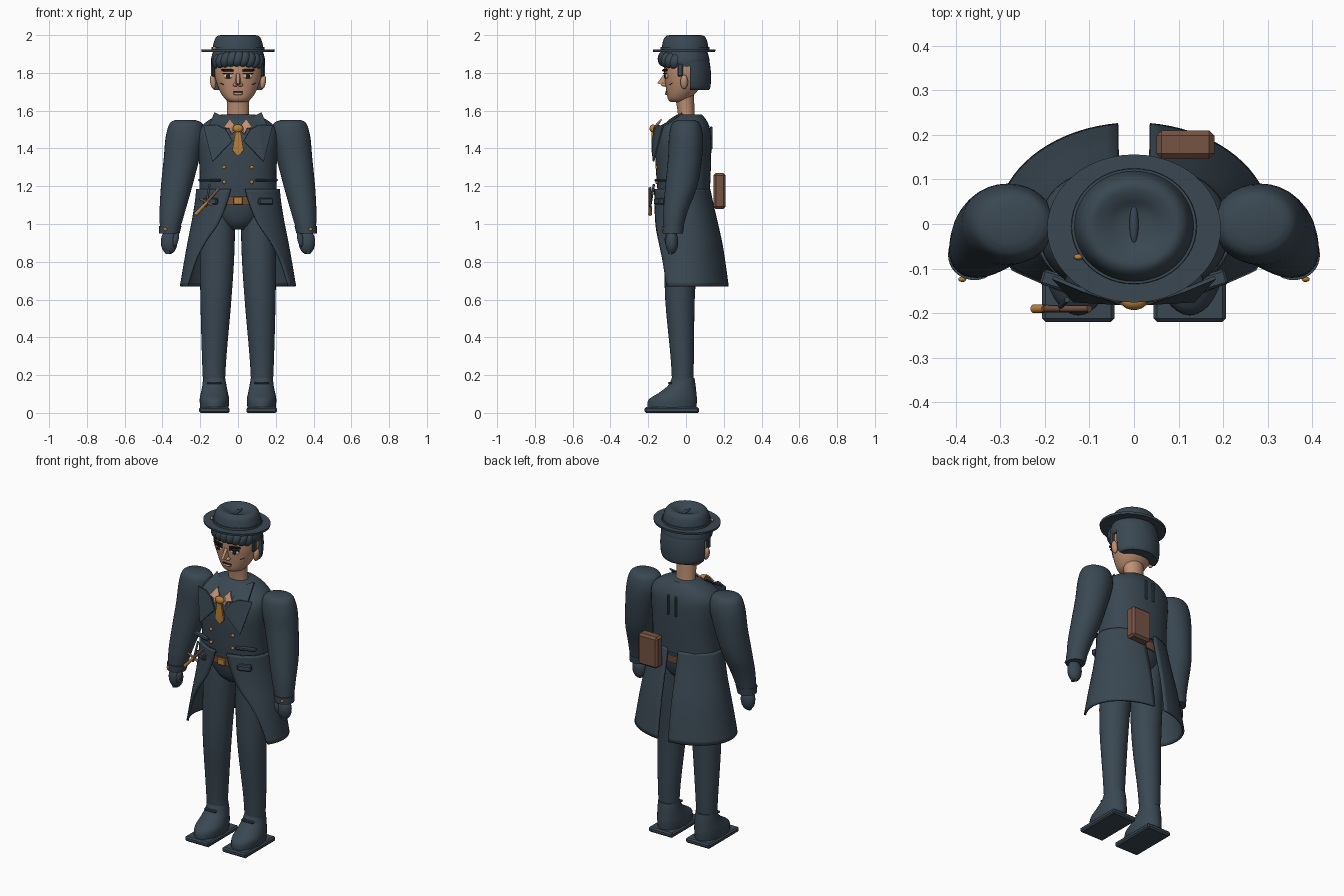
import bpy, bmesh, math
from mathutils import Vector

if "Cube" in bpy.data.objects:
    bpy.data.objects.remove(bpy.data.objects["Cube"])


def material(name, rgb):
    m = bpy.data.materials.new(name)
    m.diffuse_color = (*rgb, 1)
    m.use_nodes = True
    m.node_tree.nodes["Principled BSDF"].inputs["Base Color"].default_value = m.diffuse_color
    return m


CLOTH = material("slate cloth", (0.042, 0.064, 0.084))
SKIN = material("skin", (0.52, 0.28, 0.175))
GOLD = material("gold", (0.50, 0.22, 0.04))
LEATHER = material("brown leather", (0.18, 0.088, 0.058))
INK = material("dark ink", (0.012, 0.013, 0.016))
WHITE = material("eye white", (0.6, 0.5, 0.42))


def finish(bm, name, mat, angle=40):
    bmesh.ops.recalc_face_normals(bm, faces=bm.faces)
    me = bpy.data.meshes.new(name)
    bm.to_mesh(me)
    bm.free()
    ob = bpy.data.objects.new(name, me)
    bpy.context.collection.objects.link(ob)
    me.materials.append(mat)
    bpy.context.view_layer.objects.active = ob
    bpy.ops.object.select_all(action='DESELECT')
    ob.select_set(True)
    if angle:
        bpy.ops.object.shade_smooth_by_angle(angle=math.radians(angle))
    return ob


def curve_points(pts, steps):
    """Catmull-Rom resampling of a list of tuples."""
    out = []
    P = [Vector(p) for p in pts]
    for i in range(len(P) - 1):
        a, b, c, d = P[max(i - 1, 0)], P[i], P[i + 1], P[min(i + 2, len(P) - 1)]
        for k in range(steps):
            t = k / steps
            out.append(b + (c - a) * (t / 2) + (2 * a - 5 * b + 4 * c - d) * (t * t / 2)
                       + (3 * b - a - 3 * c + d) * (t ** 3 / 2))
    return out + [P[-1]]


def loft(name, mat, rings, n=32, power=2.0, steps=4, ymin=None, angle=45):
    """Stack of ellipses, each given as (x, y, z, rx, ry)."""
    bm = bmesh.new()
    loops = []
    for x, y, z, rx, ry in curve_points(rings, steps):
        loop = []
        for i in range(n):
            a = 2 * math.pi * i / n
            c, s = math.cos(a), math.sin(a)
            py = y + ry * math.copysign(abs(s) ** (2 / power), s)
            if ymin is not None:
                py = max(py, ymin)
            loop.append(bm.verts.new((x + rx * math.copysign(abs(c) ** (2 / power), c), py, z)))
        loops.append(loop)
    for a, b in zip(loops, loops[1:]):
        for i in range(n):
            j = (i + 1) % n
            bm.faces.new((a[i], a[j], b[j], b[i]))
    bm.faces.new(loops[0])
    bm.faces.new(loops[-1])
    return finish(bm, name, mat, angle)


def box(name, mat, loc, size, bevel=0.0, rot=(0, 0, 0)):
    bm = bmesh.new()
    bmesh.ops.create_cube(bm, size=1)
    bmesh.ops.scale(bm, vec=size, verts=bm.verts)
    if bevel:
        bmesh.ops.bevel(bm, geom=bm.edges[:], offset=bevel, segments=1, affect='EDGES')
    ob = finish(bm, name, mat, 0)
    ob.location, ob.rotation_euler = loc, rot
    return ob


def ball(name, mat, loc, size, rot=(0, 0, 0)):
    bm = bmesh.new()
    bmesh.ops.create_uvsphere(bm, u_segments=20, v_segments=12, radius=1)
    bmesh.ops.scale(bm, vec=size, verts=bm.verts)
    ob = finish(bm, name, mat, 60)
    ob.location, ob.rotation_euler = loc, rot
    return ob


def rod(name, mat, a, b, r, r2=None):
    a, b = Vector(a), Vector(b)
    bm = bmesh.new()
    bmesh.ops.create_cone(bm, cap_ends=True, segments=12, radius1=r,
                          radius2=r if r2 is None else r2, depth=(b - a).length)
    ob = finish(bm, name, mat)
    ob.location = (a + b) / 2
    ob.rotation_euler = (b - a).to_track_quat('Z', 'Y').to_euler()
    return ob


def plate(name, mat, pts, thick=0.008):
    bm = bmesh.new()
    bm.faces.new([bm.verts.new(p) for p in pts])
    bmesh.ops.triangulate(bm, faces=bm.faces[:])
    ob = finish(bm, name, mat, 0)
    m = ob.modifiers.new("thickness", 'SOLIDIFY')
    m.thickness, m.offset = thick, 0
    return ob


# Legs, shoes and soles
for s, side in ((-1, "right"), (1, "left")):
    loft(side + "_leg", CLOTH, [(s*.127, -.018, .14, .057, .055), (s*.126, -.02, .3, .065, .062),
         (s*.117, -.032, .6, .082, .078), (s*.11, -.025, .85, .091, .088), (s*.105, -.015, 1.08, .09, .09)])
    loft(side + "_shoe", CLOTH, [(s*.125, -.075, .025, .075, .13), (s*.125, -.07, .07, .078, .128),
         (s*.125, -.045, .105, .072, .10), (s*.125, -.022, .145, .064, .073), (s*.126, -.015, .185, .058, .06)])
    box(side + "_sole", CLOTH, (s*.125, -.075, .015), (.162, .29, .03), .008)
    box(side + "_shoe_strap", CLOTH, (s*.125, -.085, .158), (.08, .02, .012), .004)

# Hips, belt and buckle
loft("hips", CLOTH, [(0, -.015, .97, .055, .06), (0, -.015, 1.01, .11, .1),
                     (0, -.015, 1.09, .17, .125), (0, -.015, 1.19, .195, .132)])
loft("belt", LEATHER, [(0, -.015, 1.1, .185, .135), (0, -.015, 1.145, .195, .14)], steps=1)
box("belt_buckle", GOLD, (0, -.158, 1.123), (.05, .014, .04), .004)

# Jacket body
loft("jacket", CLOTH, [(0, -.012, 1.165, .205, .138), (0, -.014, 1.28, .203, .145), (0, -.014, 1.42, .212, .148),
     (0, -.004, 1.5, .205, .132), (0, .008, 1.55, .155, .1), (0, .018, 1.58, .09, .065)], n=48, power=2.3)

# Coat skirt: two panels, open at the front and split at the back
# columns: z, x radius, y radius, y centre, angle of front edge from straight ahead
SKIRT = [(1.185, .215, .145, -.02, 10), (1.1, .225, .155, -.012, 16), (1.0, .242, .17, -.004, 26),
         (.9, .262, .188, 0, 42), (.8, .28, .204, 0, 54), (.67, .302, .222, 0, 63)]
for s, side in ((-1, "right"), (1, "left")):
    bm = bmesh.new()
    rows = []
    for z, rx, ry, cy, a0 in curve_points(SKIRT, 4):
        a1 = 180 - math.degrees(math.asin(.035 / rx))
        row = []
        for i in range(25):
            a = math.radians(a0 + (a1 - a0) * i / 24)
            row.append(bm.verts.new((s * rx * math.sin(a), cy - ry * math.cos(a), z)))
        rows.append(row)
    for p, q in zip(rows, rows[1:]):
        for i in range(24):
            bm.faces.new((p[i], p[i + 1], q[i + 1], q[i]))
    skirt = finish(bm, side + "_coat_skirt", CLOTH)
    m = skirt.modifiers.new("thickness", 'SOLIDIFY')
    m.thickness, m.offset = .012, 0
    box(side + "_skirt_pocket", CLOTH, (s*.145, -.143, 1.12), (.08, .03, .035), .006, (0, 0, s*.38))
    box(side + "_waist_flap", CLOTH, (s*.15, -.135, 1.232), (.12, .035, .014), .005, (0, 0, s*.3))

# Arms, cuffs, hands
for s, side in ((-1, "right"), (1, "left")):
    loft(side + "_arm", CLOTH, [(s*.28, 0, 1.55, .055, .045), (s*.275, 0, 1.53, .088, .075),
         (s*.28, 0, 1.46, .103, .09), (s*.298, -.005, 1.35, .095, .09), (s*.325, -.025, 1.2, .083, .085),
         (s*.347, -.055, 1.07, .068, .065), (s*.362, -.07, .96, .051, .05)])
    loft(side + "_cuff", CLOTH, [(s*.363, -.07, .95, .054, .054), (s*.358, -.068, .99, .059, .058)], steps=1)
    ball(side + "_cuff_button", GOLD, (s*.385, -.124, .972), (.009, .006, .009))
    ball(side + "_hand", CLOTH, (s*.365, -.075, .905), (.044, .034, .065))
    ball(side + "_thumb", CLOTH, (s*.33, -.095, .92), (.016, .018, .042), (0, s*-.2, 0))
    rod(side + "_finger", CLOTH, (s*.378, -.08, .9), (s*.368, -.08, .842), .024, .014)

# Lapels, shirt collar, buttons and tie
for s, side in ((-1, "right"), (1, "left")):
    plate(side + "_lapel", CLOTH, [(s*.03, -.178, 1.44), (s*.135, -.172, 1.33), (s*.182, -.12, 1.52),
          (s*.11, -.15, 1.525), (s*.065, -.165, 1.5)])
    plate(side + "_collar", CLOTH, [(s*.06, -.165, 1.50), (s*.155, -.125, 1.515), (s*.125, -.02, 1.588),
          (s*.06, -.06, 1.558)])
    plate(side + "_shirt_collar", SKIN, [(s*.005, -.168, 1.5), (s*.035, -.172, 1.475), (s*.048, -.17, 1.505),
          (s*.075, -.162, 1.51), (s*.058, -.15, 1.535), (s*.045, -.13, 1.555), (s*.02, -.15, 1.525)])
    for z in (1.30, 1.222):
        ball(side + "_button", GOLD, (s*.073, -.154, z), (.01, .008, .01))
    box(side + "_back_bar", CLOTH, (s*.025, .134, 1.455), (.013, .014, .12), .003)
ball("tie_knot", GOLD, (0, -.175, 1.505), (.028, .018, .022))
plate("tie", GOLD, [(-.013, -.178, 1.495), (.013, -.178, 1.495), (.03, -.176, 1.39), (0, -.174, 1.36),
                    (-.03, -.176, 1.39)], .012)

# Back pouch and hip tool
box("back_pouch", LEATHER, (.115, .178, 1.175), (.13, .064, .19), .012)
rod("tool_handle", GOLD, (-.225, -.19, 1.05), (-.165, -.19, 1.115), .01, .008)
rod("tool_shaft", LEATHER, (-.165, -.19, 1.115), (-.1, -.19, 1.19), .008)
rod("tool_guard", LEATHER, (-.205, -.19, 1.135), (-.135, -.19, 1.10), .007)
rod("tool_hanger", CLOTH, (-.17, -.19, 1.09), (-.15, -.17, 1.21), .006)

# Neck, head and ears
loft("neck", SKIN, [(0, .005, 1.54, .062, .045), (0, 0, 1.6, .058, .045), (0, -.01, 1.7, .062, .052)])
loft("head", SKIN, [(0, -.045, 1.645, .04, .035), (0, -.038, 1.662, .068, .058), (0, -.02, 1.71, .1, .085),
     (0, -.003, 1.79, .126, .112), (0, 0, 1.85, .128, .116), (0, 0, 1.9, .115, .105)], power=2.2)
for s, side in ((-1, "right"), (1, "left")):
    ball(side + "_ear", SKIN, (s*.132, -.01, 1.752), (.016, .02, .038), (0, s*.15, 0))
    ball(side + "_eye", WHITE, (s*.052, -.103, 1.783), (.026, .009, .014), (0, 0, s*.2))
    ball(side + "_iris", INK, (s*.052, -.110, 1.783), (.012, .006, .013))
    box(side + "_eyelid", INK, (s*.052, -.111, 1.797), (.058, .008, .006), 0, (0, 0, s*.25))
    box(side + "_eyebrow", INK, (s*.056, -.112, 1.814), (.065, .014, .013), .003, (0, s*-.05, s*.25))
    box(side + "_cheek_line", INK, (s*.085, -.078, 1.742), (.028, .006, .004), 0, (0, s*-.4, s*.7))
    ball(side + "_nostril", SKIN, (s*.013, -.115, 1.737), (.013, .016, .01))
box("mouth", INK, (0, -.104, 1.7), (.055, .008, .006))
ball("lower_lip", SKIN, (0, -.1, 1.69), (.026, .012, .008))
plate_nose = bmesh.new()
bmesh.ops.convex_hull(plate_nose, input=[plate_nose.verts.new(p) for p in (
    (-.01, -.105, 1.81), (.01, -.105, 1.81), (-.02, -.095, 1.73), (.02, -.095, 1.73),
    (-.007, -.153, 1.744), (.007, -.153, 1.744))])
finish(plate_nose, "nose", SKIN, 0)

# Hair: back mass, crown and curled fringe
loft("back_hair", CLOTH, [(0, .01, 1.71, .125, .112), (0, .01, 1.73, .138, .12), (0, .008, 1.8, .144, .124),
     (0, .002, 1.87, .14, .12), (0, 0, 1.92, .125, .1)], ymin=.022)
loft("crown_hair", CLOTH, [(0, 0, 1.835, .138, .115), (0, 0, 1.87, .143, .124), (0, 0, 1.92, .13, .11)])
for i in range(9):
    a = math.radians(-66 + 16.5 * i)
    ball("fringe_curl", CLOTH, (.115 * math.sin(a), -.012 - .108 * math.cos(a), 1.866 + .008 * math.cos(2 * a)),
         (.03, .03, .042), (0, .35, a))
for s, side in ((-1, "right"), (1, "left")):
    box(side + "_sideburn", CLOTH, (s*.13, -.03, 1.815), (.016, .03, .07), .005)

# Hat: brim, band and dented crown with a centre ridge
loft("hat_brim", CLOTH, [(0, -.01, 1.911, .193, .164), (0, -.01, 1.924, .195, .166)], n=48, steps=1)
loft("hat_band", CLOTH, [(0, -.005, 1.922, .141, .13), (0, -.005, 1.936, .14, .129)], n=48, steps=1)
loft("hat_crown", CLOTH, [(0, -.005, 1.92, .136, .126), (0, -.005, 1.955, .13, .12), (0, -.005, 1.985, .119, .11),
     (0, -.005, 1.999, .1, .091), (0, -.005, 1.994, .075, .066), (0, -.003, 1.98, .04, .04),
     (0, 0, 1.974, .008, .012)], n=48, angle=70)
ball("hat_crease", CLOTH, (0, 0, 1.976), (.01, .045, .01))
ball("hat_pin", GOLD, (-.125, -.074, 1.931), (.01, .007, .009))
